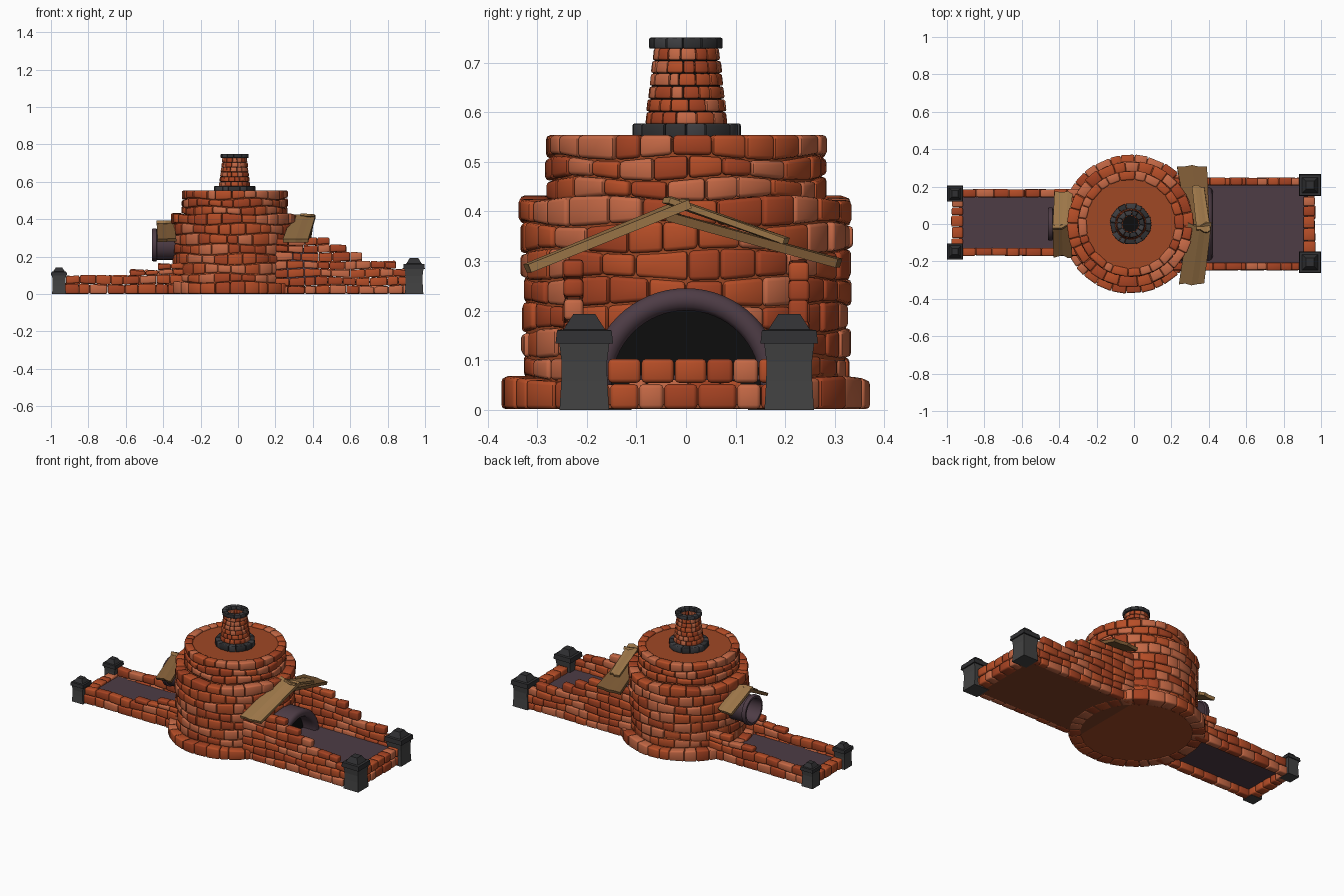
import bpy, bmesh, random
from math import sin, cos, pi, sqrt, radians
from mathutils import Vector

if "Cube" in bpy.data.objects:
    bpy.data.objects.remove(bpy.data.objects["Cube"])

random.seed(4)
CX = -0.018  # tower axis


def mat(name, r, g, b):
    m = bpy.data.materials.new(name)
    m.diffuse_color = (r, g, b, 1)
    m.use_nodes = True
    m.node_tree.nodes["Principled BSDF"].inputs["Base Color"].default_value = m.diffuse_color
    return m


BRICKS = [mat("brick_orange", .47, .075, .02), mat("brick_light", .56, .14, .06),
          mat("brick_deep", .38, .055, .016)]
MORTAR = mat("mortar", .35, .065, .018)
PLATE = mat("base_brown", .22, .05, .018)
STONE = mat("stone", .055, .055, .055)
DARK = [mat("iron", .03, .03, .032), mat("iron_light", .05, .05, .055)]
PURPLE = mat("purple_metal", .075, .045, .06)
BLACK = mat("black", .004, .004, .004)
WOOD = [mat("wood", .33, .18, .065), mat("wood_dark", .2, .1, .035)]


def finish(name, bm, mats, angle=50):
    bmesh.ops.recalc_face_normals(bm, faces=bm.faces)
    me = bpy.data.meshes.new(name)
    bm.to_mesh(me)
    bm.free()
    for m in mats:
        me.materials.append(m)
    ob = bpy.data.objects.new(name, me)
    bpy.context.collection.objects.link(ob)
    bpy.ops.object.select_all(action='DESELECT')
    ob.select_set(True)
    bpy.context.view_layer.objects.active = ob
    if angle:
        bpy.ops.object.shade_smooth_by_angle(angle=radians(angle))
    return ob


def masonry(name, place, rows, mats=BRICKS, closed=False, bevel=.008, gap=.0015, rough=.005):
    """rows: (u0, u1, v0, v1, count, depth0, depth1); place maps (u, v, depth) to a point"""
    bm = bmesh.new()
    for u0, u1, v0, v1, n, d0, d1 in rows:
        step = (u1 - u0) / n
        j = [u0 + step * (i + random.uniform(-.22, .22)) for i in range(n + 1)]
        j[0], j[n] = u0, u1
        if closed:
            shift = random.random() * step
            j = [u + shift for u in j]
        for a, b in zip(j, j[1:]):
            g = (b - a) * .015
            out = d1 + random.uniform(-rough, rough)
            v = [bm.verts.new(place(u, w, d)) for u in (a + g, b - g)
                 for w in (v0 + gap, v1 - gap) for d in (d0, out)]
            m = random.randrange(len(mats))
            for q in ((0, 1, 3, 2), (4, 6, 7, 5), (0, 4, 5, 1), (2, 3, 7, 6), (0, 2, 6, 4), (1, 5, 7, 3)):
                bm.faces.new([v[k] for k in q]).material_index = m
    bmesh.ops.recalc_face_normals(bm, faces=bm.faces)
    bmesh.ops.bevel(bm, geom=bm.edges[:], offset=bevel, segments=2, profile=.5,
                    affect='EDGES', clamp_overlap=True, material=-1)
    return finish(name, bm, mats)


def lathe(name, profile, material, at=(0, 0, 0), axis='Z', steps=48, sweep=2 * pi, start=0, angle=40):
    """spin (radius, height) points around an axis"""
    bm = bmesh.new()
    rings = []
    for i in range(steps + 1):
        a = start + sweep * i / steps
        rings.append([bm.verts.new(Vector(at) + Vector(
            (r * cos(a), r * sin(a), h) if axis == 'Z' else (h, r * cos(a), r * sin(a))))
            for r, h in profile])
    for p, q in zip(rings, rings[1:]):
        for k in range(len(profile) - 1):
            bm.faces.new((p[k], q[k], q[k + 1], p[k + 1]))
    bmesh.ops.remove_doubles(bm, verts=bm.verts, dist=1e-5)
    return finish(name, bm, [material], angle)


def plank(name, end0, end1, material, thick=.018):
    """ends: (x0, x1, y, z at x0, z at x1), split into ragged strips"""
    bm = bmesh.new()
    ends = []
    for k, (x0, x1, y, z0, z1) in enumerate((end0, end1)):
        ends.append([bm.verts.new((x0 + (x1 - x0) * i / 4, y + random.uniform(-.01, .01),
                                   z0 + (z1 - z0) * i / 4)) for i in range(5)])
    for i in range(4):
        bm.faces.new((ends[0][i], ends[0][i + 1], ends[1][i + 1], ends[1][i]))
    ob = finish(name, bm, [material], 0)
    s = ob.modifiers.new("thickness", 'SOLIDIFY')
    s.thickness, s.offset = thick, 0


# Tower: solid core plus wavy rings of bricks
lathe("tower_core", [(0, .004), (.36, .004), (.36, .055), (.322, .055), (.322, .418),
                     (.268, .418), (.268, .542), (0, .542)], MORTAR, (CX, 0, 0))


def ring(u, v, d):
    w = .006 * sin(5 * u + 40 * v) * (0 if v < .01 or v > .54 else 1)
    return CX + d * cos(u), d * sin(u), v + w


T = 2 * pi
masonry("tower_base_bricks", ring, [(0, T, 0, .064, 30, .30, .372)], closed=True, rough=.003)
body = [.062, .108, .16, .213, .265, .32, .374, .428]
masonry("tower_body_bricks", ring, [(0, T, a, b, 26, .28, .326 + .01 * (b / .43))
                                    for a, b in zip(body, body[1:])], closed=True)
top = [.425, .466, .508, .555]
masonry("tower_upper_bricks", ring, [(0, T, a, b, 24, .238, .284) for a, b in zip(top, top[1:])],
        closed=True, rough=.003)


# Chimney: tapering brick shaft between two dark collars
def shaft(u, v, d):
    return CX + (d - .12 * (v - .575)) * cos(u), (d - .12 * (v - .575)) * sin(u), v


masonry("chimney_bricks", shaft, [(0, T, .575 + .0258 * i, .6008 + .0258 * i, 15, .06, .085)
                                  for i in range(6)], closed=True, bevel=.004, gap=.0008, rough=.0015)
masonry("chimney_foot", ring, [(0, T, .541, .577, 14, .06, .112)], DARK, True, .004, 0, .002)
masonry("chimney_cap", ring, [(0, T, .728, .75, 12, .047, .075)], DARK, True, .003, 0, .001)
lathe("chimney_lining", [(.08, .55), (.06, .735), (.05, .735), (.05, .56), (0, .56)], BLACK, (CX, 0, 0), steps=24)


# Wing walls: stepped courses that fall towards the outer ends
def wing_wall(name, side, y0, y1, x0, ends, heights, brick):
    def place(u, v, d):
        w = .005 * sin(16 * u + 30 * v + y0 * 9) if v > .01 else 0
        return side * u, y0 + (y1 - y0) * d, v + w
    rows = [(x0, e, a, b, max(2, round((e - x0) / brick)), 0, 1)
            for e, a, b in zip(ends, heights, heights[1:])]
    masonry(name, place, rows, rough=.06, bevel=.007)


def end_wall(name, x0, x1, y0, y1, heights, n):
    masonry(name, lambda u, v, d: (x0 + (x1 - x0) * d, u, v),
            [(y0, y1, a, b, n, 0, 1) for a, b in zip(heights, heights[1:])], rough=.04)


R_ENDS = [.94, .93, .90, .845, .665, .58, .49]
R_H = [0, .045, .09, .133, .175, .222, .262, .30]
wing_wall("right_wall_back", 1, .207, .247, .2, R_ENDS, R_H, .075)
wing_wall("right_wall_front", 1, -.207, -.247, .2, R_ENDS, R_H, .075)
end_wall("right_end_wall", .905, .968, -.22, .22, [0, .053, .104], 7)

L_ENDS = [.95, .92, .58, .43]
L_H = [0, .052, .1, .13, .165]
wing_wall("left_wall_back", -1, .143, .185, .28, L_ENDS, L_H, .08)
wing_wall("left_wall_front", -1, -.128, -.17, .28, L_ENDS, L_H, .08)
end_wall("left_end_wall", -.915, -.975, -.15, .165, [0, .062], 5)


# Floors of the two wings
def slab(name, x0, x1, y0, y1, z0, z1, material):
    bm = bmesh.new()
    bmesh.ops.create_cube(bm, size=1)
    for v in bm.verts:
        v.co = ((x0 + x1) / 2 + v.co.x * (x1 - x0), (y0 + y1) / 2 + v.co.y * (y1 - y0),
                (z0 + z1) / 2 + v.co.z * (z1 - z0))
    finish(name, bm, [material], 0)


slab("right_floor", .25, .93, -.22, .22, .06, .07, PURPLE)
slab("right_base_plate", .2, .93, -.23, .23, .003, .012, PLATE)
slab("left_floor", -.935, -.3, -.14, .155, .04, .046, PURPLE)


# Corner pillars: square posts with a cap and a blunt pyramid
def pillar(name, x, y, s, h):
    q = sqrt(2) * s
    post = [(0, 0), (.86, 0), (.8, .3), (.79, .5), (.88, .72), (0, .72)]
    cap = [(0, .69), (1, .69), (.95, .83), (.72, .84), (.38, 1), (0, 1)]
    for part, prof, m in (("post", post, STONE), ("cap", cap, DARK[0])):
        lathe(f"{name}_{part}", [(r * q, z * h) for r, z in prof], m, (x, y, 0),
              steps=4, start=pi / 4, angle=0)


pillar("right_pillar_back", .941, .208, .058, .193)
pillar("right_pillar_front", .941, -.205, .058, .193)
pillar("left_pillar_back", -.957, .162, .043, .143)
pillar("left_pillar_front", -.957, -.147, .043, .143)

# Arched tunnel mouth on the right, round pipe on the left
lathe("tunnel_arch", [(.15, .24), (.15, .405), (.157, .417), (.172, .422), (.188, .417), (.195, .405),
                      (.195, .24)], PURPLE, (0, 0, .05), 'X', 32, pi, angle=60)
lathe("tunnel_darkness", [(0, .336), (.155, .336)], BLACK, (0, 0, .05), 'X', 32, pi)
lathe("left_pipe", [(.068, -.3), (.068, -.455), (.072, -.46), (.084, -.46), (.088, -.455), (.088, -.437),
                    (.08, -.432), (.08, -.3)], PURPLE, (0, 0, .263), 'X', 32)
lathe("left_pipe_darkness", [(0, -.372), (.07, -.372)], BLACK, (0, 0, .263), 'X', 32)

# Wooden plank gables over both openings
plank("right_plank_front", (.24, .375, -.315, .285, .285), (.29, .415, .0, .418, .415), WOOD[0])
plank("right_plank_back", (.23, .39, .305, .297, .295), (.29, .405, -.03, .392, .39), WOOD[1])
plank("right_plank_small", (.31, .375, .2, .342, .34), (.335, .41, -.04, .425, .422), WOOD[0], .012)
plank("left_plank_front", (-.43, -.33, -.172, .285, .29), (-.435, -.34, .0, .378, .378), WOOD[1])
plank("left_plank_back", (-.425, -.33, .165, .29, .295), (-.435, -.34, -.02, .385, .385), WOOD[0])
